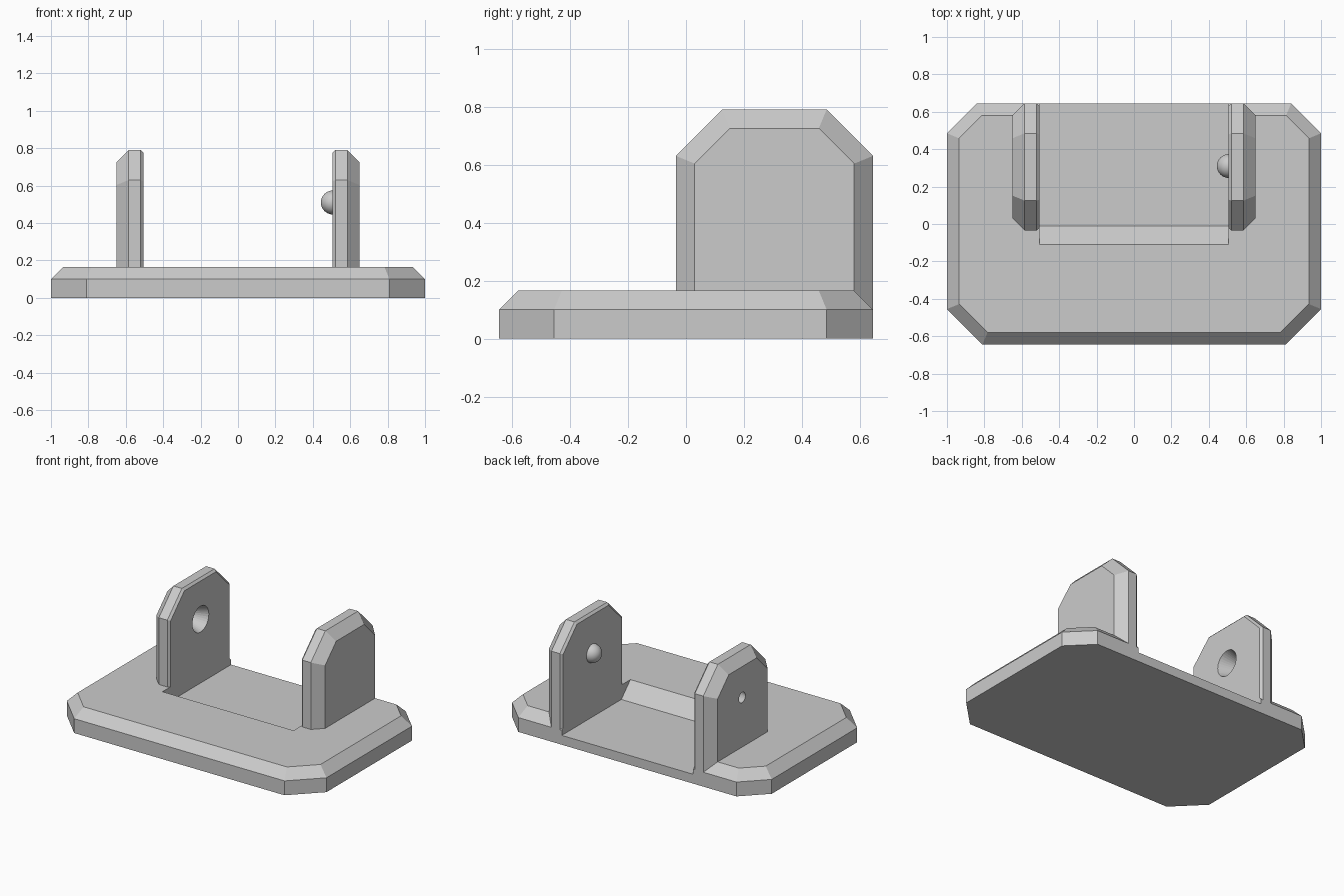
import bpy
import bmesh
import math
from mathutils import Matrix

cube = bpy.data.objects.get("Cube")
if cube:
    bpy.data.objects.remove(cube, do_unlink=True)

GREY = (0.6, 0.6, 0.6, 1)
grey = bpy.data.materials.new("plain grey")
grey.use_nodes = True
grey.diffuse_color = GREY
grey.node_tree.nodes["Principled BSDF"].inputs["Base Color"].default_value = GREY

SHRINK = 2 - math.sqrt(2)  # how fast a 45 degree corner shortens when inset


def add_object(name, bm):
    bmesh.ops.recalc_face_normals(bm, faces=bm.faces)
    mesh = bpy.data.meshes.new(name)
    bm.to_mesh(mesh)
    bm.free()
    mesh.materials.append(grey)
    obj = bpy.data.objects.new(name, mesh)
    bpy.context.collection.objects.link(obj)
    return obj


def loft(name, rings):
    """Join equal-length rings of points into a closed solid."""
    bm = bmesh.new()
    loops = [[bm.verts.new(p) for p in ring] for ring in rings]
    n = len(loops[0])
    for a, b in zip(loops, loops[1:]):
        for i in range(n):
            j = (i + 1) % n
            bm.faces.new((a[i], a[j], b[j], b[i]))
    bm.faces.new(loops[0])
    bm.faces.new(loops[-1])
    return add_object(name, bm)


def cut(target, cutter):
    cutter.hide_render = True
    mod = target.modifiers.new("cut", "BOOLEAN")
    mod.operation = "DIFFERENCE"
    mod.solver = "EXACT"
    mod.object = cutter
    bpy.context.view_layer.objects.active = target
    bpy.ops.object.modifier_apply(modifier=mod.name)
    bpy.data.objects.remove(cutter, do_unlink=True)


# Base plate: clipped rectangle with a chamfered top edge
def plate_ring(z, inset):
    x, y = 1 - inset, 0.645 - inset
    f, b = 0.19 - inset * SHRINK, 0.16 - inset * SHRINK
    right = [(x - f, -y), (x, f - y), (x, y - b), (x - b, y)]
    left = [(-px, py) for px, py in reversed(right)]
    return [(px, py, z) for px, py in right + left]


base = loft("base_plate", [plate_ring(0, 0), plate_ring(0.1, 0), plate_ring(0.165, 0.065)])

# Channel between the arms, sloped at the front and open at the back
channel = [(-0.01, 0.065), (-0.16, 0.215), (0.8, 0.215), (0.8, 0.065)]
cut(base, loft("channel_cutter", [[(x, y, z) for y, z in channel] for x in (-0.505, 0.505)]))


# Arms: clipped upright plates, wide chamfer outside and narrow inside
def arm_ring(x, inset):
    y0, y1, top = -0.035 + inset, 0.645 - inset, 0.79 - inset
    c = 0.16 - inset * SHRINK
    pts = [(y0, 0.1), (y1, 0.1), (y1, top - c), (y1 - c, top), (y0 + c, top), (y0, top - c)]
    return [(x, y, z) for y, z in pts]


SECTIONS = ((0.505, 0.015), (0.52, 0), (0.585, 0), (0.65, 0.065))
arms = {}
for name, side in (("left_arm", 1), ("right_arm", -1)):
    arms[name] = loft(name, [arm_ring(side * x, d) for x, d in SECTIONS])

# Tapered socket through the right arm
PIVOT_Y, PIVOT_Z = 0.31, 0.51
bm = bmesh.new()
bmesh.ops.create_cone(
    bm, cap_ends=True, segments=32, radius1=0.03, radius2=0.094, depth=0.17,
    matrix=Matrix.Translation((-0.58, PIVOT_Y, PIVOT_Z)) @ Matrix.Rotation(math.pi / 2, 4, "Y"))
cut(arms["right_arm"], add_object("socket_cutter", bm))

# Pivot ball on the inner face of the left arm
bm = bmesh.new()
bmesh.ops.create_uvsphere(
    bm, u_segments=32, v_segments=16, radius=0.064,
    matrix=Matrix.Translation((0.507, PIVOT_Y, PIVOT_Z)) @ Matrix.Rotation(math.pi / 2, 4, "Y"))
for face in bm.faces:
    face.smooth = True
add_object("pivot_ball", bm)
